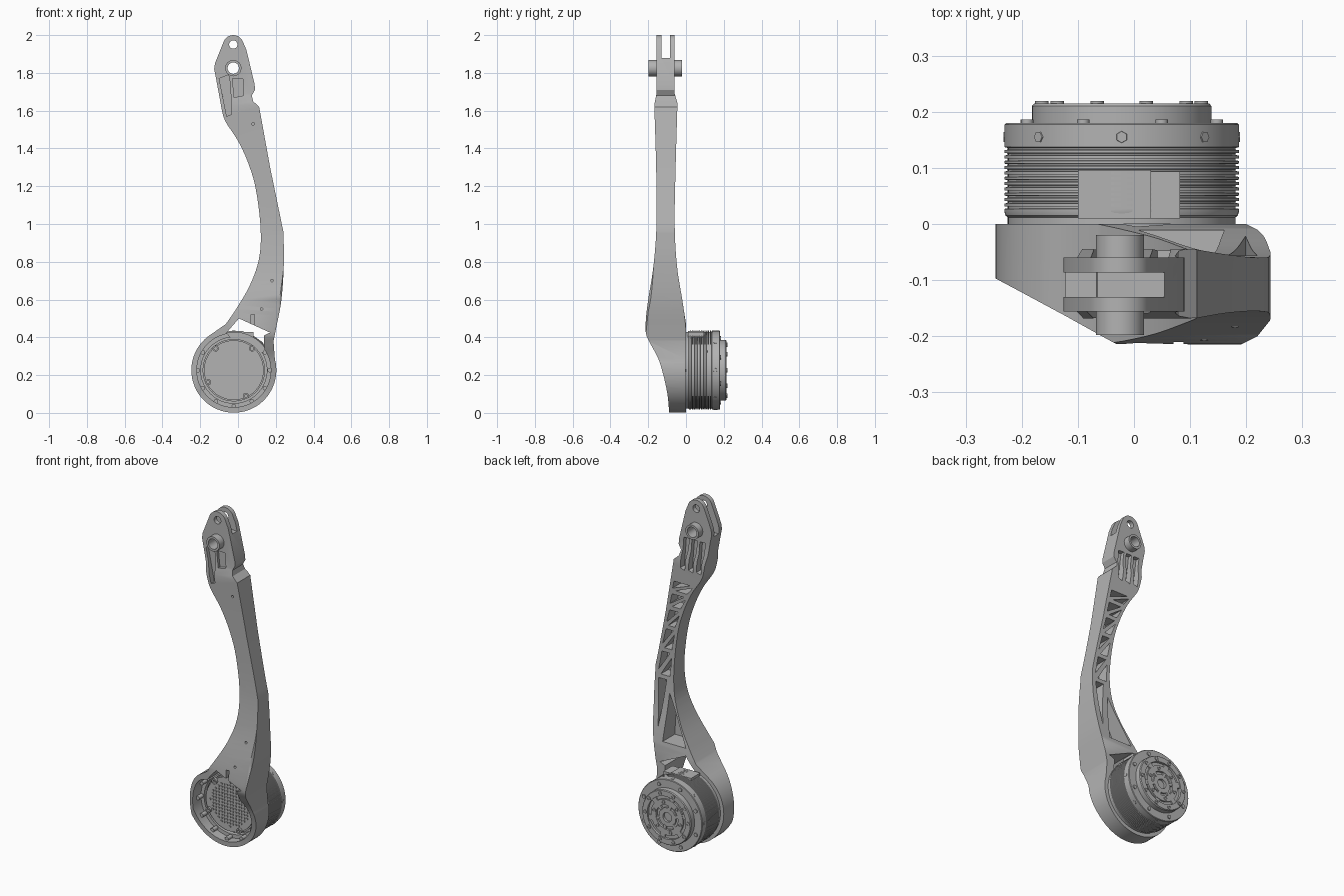
import bpy, bmesh
from math import sin, cos, pi, radians
from mathutils import Vector, Matrix

cube = bpy.data.objects.get("Cube")
if cube:
    bpy.data.objects.remove(cube)

grey = bpy.data.materials.new("satin grey")
grey.use_nodes = True
grey.diffuse_color = (0.45, 0.45, 0.45, 1)
grey.node_tree.nodes["Principled BSDF"].inputs["Base Color"].default_value = grey.diffuse_color

CX, CZ = -0.022, 0.226      # motor axis


def add(name, bm):
    bmesh.ops.recalc_face_normals(bm, faces=bm.faces)
    mesh = bpy.data.meshes.new(name)
    bm.to_mesh(mesh)
    bm.free()
    mesh.materials.append(grey)
    ob = bpy.data.objects.new(name, mesh)
    bpy.context.collection.objects.link(ob)
    return ob


def prism(name, pts, a, b, axis="y"):
    place = {"x": lambda u, v, t: (t, u, v), "y": lambda u, v, t: (u, t, v),
             "z": lambda u, v, t: (u, v, t)}[axis]
    bm = bmesh.new()
    face = bm.faces.new([bm.verts.new(place(u, v, a)) for u, v in pts])
    new = bmesh.ops.extrude_face_region(bm, geom=[face])["geom"]
    shift = Vector(place(0, 0, b - a))
    for v in new:
        if isinstance(v, bmesh.types.BMVert):
            v.co += shift
    return add(name, bm)


def circle(x, z, r, n=32, start=0, end=360):
    full = end - start == 360
    steps = n if full else n + 1
    return [(x + r * cos(radians(start + (end - start) * i / n)),
             z + r * sin(radians(start + (end - start) * i / n))) for i in range(steps)]


def rect(u0, v0, u1, v1):
    return [(u0, v0), (u1, v0), (u1, v1), (u0, v1)]


def spline(pts, n=5):
    p = [Vector(q) for q in [pts[0]] + pts + [pts[-1]]]
    out = []
    for a, b, c, d in zip(p, p[1:], p[2:], p[3:]):
        for i in range(n):
            t = i / n
            out.append(tuple(0.5 * (2 * b + (c - a) * t + (2 * a - 5 * b + 4 * c - d) * t * t
                                    + (3 * b - a - 3 * c + d) * t ** 3)))
    return out + [pts[-1]]


def finish(ob, angle=32):
    bpy.ops.object.select_all(action="DESELECT")
    ob.select_set(True)
    bpy.context.view_layer.objects.active = ob
    bpy.ops.object.shade_smooth_by_angle(angle=radians(angle))
    return ob


def boolean(ob, tool, op="DIFFERENCE"):
    mod = ob.modifiers.new("cut", "BOOLEAN")
    mod.operation, mod.object, mod.solver = op, tool, "EXACT"
    bpy.context.view_layer.objects.active = ob
    bpy.ops.object.modifier_apply(modifier=mod.name)
    bpy.data.objects.remove(tool)


def lathe(name, profile, steps=96):
    bm = bmesh.new()
    vs = [bm.verts.new((CX + r, y, CZ)) for r, y in profile]
    es = [bm.edges.new(e) for e in zip(vs, vs[1:])]
    bmesh.ops.spin(bm, geom=vs + es, cent=(CX, 0, CZ), axis=(0, 1, 0),
                   angle=2 * pi, steps=steps)
    bmesh.ops.remove_doubles(bm, verts=bm.verts, dist=1e-5)
    return finish(add(name, bm))


def polar(r, deg):
    return CX + r * cos(radians(deg)), CZ + r * sin(radians(deg))


# Link silhouette: rounded tip, inner edge, motor ring, outer edge
inner = spline([(-0.085, 1.6), (-0.065, 1.54), (0, 1.44), (0.055, 1.32), (0.095, 1.18),
                (0.12, 0.97), (0.11, 0.81), (0.06, 0.67), (-0.01, 0.55), (-0.065, 0.47)])
outer = spline([(0.188, 0.38), (0.2, 0.44), (0.23, 0.6), (0.243, 0.8), (0.24, 0.96)])
outer += [(0.17, 1.3), (0.112, 1.62)]
notch = [(0.08, 1.65), (0.073, 1.68), (0.09, 1.71), (0.088, 1.74), (0.045, 1.92)]
outline = circle(-0.025, 1.945, 0.055, 12, 20, 160)
outline += [(-0.122, 1.85), (-0.126, 1.82), (-0.118, 1.78)] + inner
outline += circle(CX, CZ, 0.225, 48, 122, 375) + outer + notch
link = prism("leg_link", outline, -0.3, 0.1)

# Side and plan silhouettes trim the thickness
front_edge = spline([(-0.088, -0.02), (-0.1, 0.11), (-0.14, 0.27), (-0.185, 0.36),
                     (-0.212, 0.42), (-0.212, 0.5), (-0.2, 0.6), (-0.172, 0.78), (-0.156, 1),
                     (-0.158, 1.3), (-0.168, 1.63)])
back_edge = spline([(-0.045, 1.64), (-0.055, 1.3), (-0.06, 1), (-0.048, 0.78),
                    (-0.02, 0.6), (0, 0.47)])
side = front_edge + [(-0.156, 1.69), (-0.156, 2.1), (-0.06, 2.1), (-0.06, 1.69)]
side += back_edge + [(0, -0.02)]
boolean(link, prism("side_trim", side, -0.5, 0.5, "x"), "INTERSECT")
plan = [(-0.26, 0), (-0.26, -0.09), (-0.2, -0.122), (-0.12, -0.165), (-0.05, -0.204),
        (-0.02, -0.22), (0.18, -0.22), (0.22, -0.2), (0.26, -0.15), (0.26, -0.05),
        (0.22, -0.01), (0.2, 0)]
boolean(link, prism("plan_trim", plan, -0.5, 2.5, "z"), "INTERSECT")


def cut(pts, a, b, axis="y"):
    boolean(link, prism("cutter", pts, a, b, axis), "DIFFERENCE")


# Motor cup, window above it and slit in the lower lip
cut(circle(CX, CZ, 0.196, 64), -0.3, -0.035)
cut(circle(CX, CZ, 0.175, 64), -0.3, 0.1)
cut([(0.005, 0.5), (0.17, 0.425), (0.137, 0.41), (0.14, 0.32), (0, 0.35), (-0.06, 0.425)],
    -0.3, 0.1)
cut(rect(0.07, 0.4, 0.088, 0.52), -0.3, -0.15)

# Fork slot and pin holes
cut([(-0.2, 1.8), (-0.065, 1.8), (-0.065, 1.88), (0.2, 1.88), (0.2, 2.1), (-0.2, 2.1)],
    -0.13, -0.086)
cut(circle(-0.025, 1.95, 0.022), -0.3, 0.1)
cut(circle(-0.025, 1.825, 0.036), -0.3, 0.1)

# Pockets below the fork, front and back
cut([(-0.1, 1.77), (-0.05, 1.79), (-0.04, 1.74), (-0.035, 1.58), (-0.06, 1.57)], -0.3, -0.135)
cut([(-0.03, 1.77), (0.025, 1.77), (0.03, 1.68), (-0.02, 1.67)], -0.3, -0.14)
for x in (-0.085, -0.033, 0.02):
    cut([(x, 1.76), (x + 0.036, 1.76), (x + 0.05, 1.58), (x + 0.022, 1.57)], -0.085, 0.1)


def edge_x(pts, z):
    pts = sorted(pts, key=lambda p: p[1])
    for (x0, z0), (x1, z1) in zip(pts, pts[1:]):
        if z0 <= z <= z1 and z1 > z0:
            return x0 + (x1 - x0) * (z - z0) / (z1 - z0)
    return pts[-1][0]


# Triangulated truss recesses along the back
levels = [0.53, 0.9, 1.06, 1.2, 1.32, 1.42, 1.5]
for low, high in zip(levels, levels[1:]):
    low, high = low + 0.012, high - 0.012
    l0, l1 = (edge_x(inner, z) + 0.024 for z in (low, high))
    r0, r1 = (edge_x(outer, z) - 0.022 for z in (low, high))
    gap = 0.2 * (r0 - l0)
    drop = 0.2 * (high - low)
    cut([(l0, low), (r0 - gap, low), (l1, high - drop)], -0.125, 0.1)
    cut([(r0, low + drop), (r1, high), (l1 + gap * 0.6, high)], -0.125, 0.1)

# Small screw holes on the front face
for x, z in ((0.18, 0.7), (0.125, 0.55), (0.08, 1.53)):
    cut(circle(x, z, 0.007, 12), -0.3, -0.14)

bev = link.modifiers.new("soft_edges", "BEVEL")
bev.width, bev.segments, bev.limit_method, bev.angle_limit = 0.004, 1, "ANGLE", radians(60)
finish(link)


def tube(name, x, z, r, hole, a, b):
    ob = prism(name, circle(x, z, r), a, b)
    boolean(ob, prism("bore", circle(x, z, hole), a - 1, b + 1))
    return finish(ob)


# Knee pin bushing
tube("pin_bushing", -0.025, 1.825, 0.043, 0.03, -0.198, -0.02)

# Finned motor housing
profile = [(0, -0.03), (0.165, -0.03), (0.165, 0), (0.203, 0), (0.203, 0.012), (0.207, 0.015)]
for i in range(12):
    y = 0.022 + i * 0.0095
    profile += [(0.209, y), (0.209, y + 0.005), (0.203, y + 0.006), (0.203, y + 0.009)]
profile += [(0.209, 0.137), (0.209, 0.177), (0.206, 0.18), (0, 0.18)]
lathe("motor_housing", profile)

# Output flange with stepped rings
lathe("output_flange", [(0, 0.17), (0.16, 0.17), (0.16, 0.21), (0.156, 0.215), (0.125, 0.215),
                        (0.125, 0.2), (0.105, 0.2), (0.105, 0.21), (0.072, 0.21),
                        (0.072, 0.197), (0.055, 0.197), (0.055, 0.207), (0.028, 0.207),
                        (0.028, 0.192), (0, 0.192)])
for i in range(10):
    x, z = polar(0.142, i * 36)
    tube("flange_bolt", x, z, 0.012, 0.006, 0.205, 0.219)
for i in range(6):
    x, z = polar(0.088, i * 60 + 15)
    tube("inner_bolt", x, z, 0.011, 0.006, 0.2, 0.214)
    a = i * 60 + 45
    pts = circle(CX, CZ, 0.127, 4, a - 8, a + 8) + circle(CX, CZ, 0.05, 4, a + 8, a - 8)
    prism("flange_spoke", pts, 0.19, 0.208)

# Radial and axial housing screws
for i in range(8):
    x, z = polar(0.206, i * 45)
    bm = bmesh.new()
    turn = Vector((x - CX, 0, z - CZ)).to_track_quat("Z", "Y").to_matrix().to_4x4()
    bmesh.ops.create_cone(bm, cap_ends=True, segments=6, radius1=0.013, radius2=0.01, depth=0.01,
                          matrix=Matrix.Translation((x, 0.155, z)) @ turn)
    add("radial_screw", bm)
    x, z = polar(0.183, i * 45 + 22)
    finish(prism("rim_screw", circle(x, z, 0.011, 16), 0.175, 0.186))

# Cable connector on top of the housing
prism("connector_base", rect(-0.1, 0.38, 0.03, 0.434), 0.01, 0.096)
prism("connector_plug", rect(0.03, 0.38, 0.082, 0.428), 0.01, 0.094)

# Cup interior: cover plate, vent grid, clamp screws and wall ribs
finish(prism("cover_plate", circle(CX, CZ, 0.158, 64), -0.042, -0.02))
bm = bmesh.new()
step = 0.0185
for i in range(-7, 8):
    for j in range(-7, 8):
        if i * i + j * j < 50:
            place = Matrix.Translation((CX + i * step, -0.042, CZ + j * step))
            bmesh.ops.create_cube(bm, size=0.009, matrix=place)
add("vent_grid", bm)
for a in (50, 130, 205, 295):
    x, z = polar(0.15, a)
    tube("clamp_screw", x, z, 0.016, 0.008, -0.055, -0.03)
for a in range(150, 391, 30):
    x, z = polar(0.19, a)
    finish(prism("wall_rib", circle(x, z, 0.012, 12), -0.075, -0.02))
